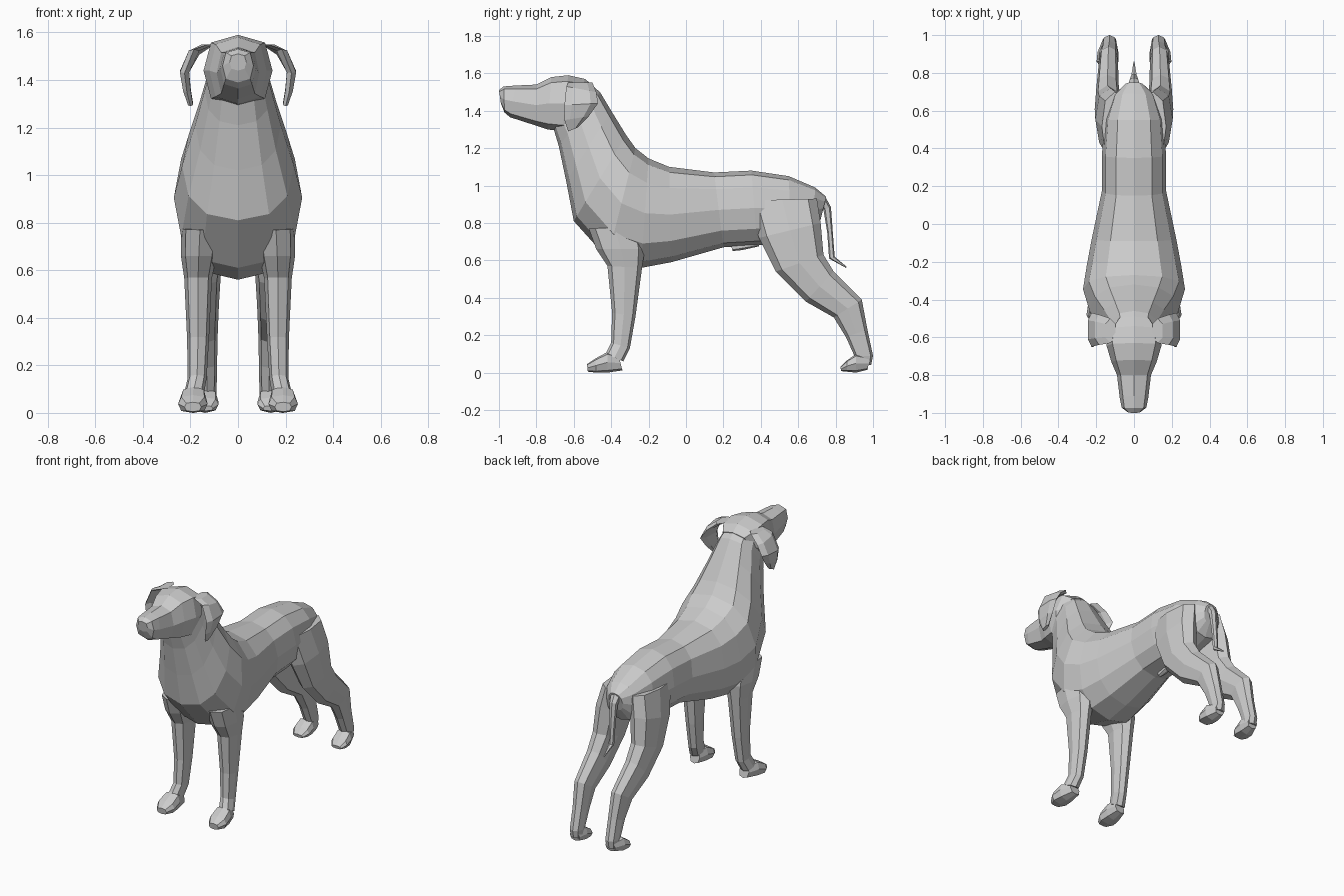
import bpy, bmesh, math


def loft(name, rings, sides=8, square=0.85, mirror=False):
    """Skin rings given as (y, z of one end, y, z of other end, x centre, half width)."""
    bm = bmesh.new()
    loops = []
    for y1, z1, y2, z2, xc, w in rings:
        loop = []
        for i in range(sides):
            a = 2 * math.pi * i / sides
            s, c = math.sin(a), math.cos(a)
            px = math.copysign(abs(s) ** square, s) if abs(s) > 1e-6 else 0
            t = 0.5 - 0.5 * (math.copysign(abs(c) ** square, c) if abs(c) > 1e-6 else 0)
            loop.append(bm.verts.new((xc + w * px, y1 + (y2 - y1) * t, z1 + (z2 - z1) * t)))
        loops.append(loop)
    for a, b in zip(loops, loops[1:]):
        for i in range(sides):
            j = (i + 1) % sides
            bm.faces.new((a[i], a[j], b[j], b[i]))
    bm.faces.new(loops[0])
    bm.faces.new(loops[-1])
    return finish(name, bm, mirror)


def finish(name, bm, mirror=False):
    bmesh.ops.recalc_face_normals(bm, faces=bm.faces)
    me = bpy.data.meshes.new(name)
    bm.to_mesh(me)
    bm.free()
    ob = bpy.data.objects.new(name, me)
    bpy.context.collection.objects.link(ob)
    if mirror:
        ob.modifiers.new("mirror", 'MIRROR').use_axis[0] = True
    return ob


# Torso and neck: back line point, belly line point
loft("torso_and_neck", [
    (0.75, 0.94, 0.72, 0.82, 0, 0.05),
    (0.69, 0.99, 0.68, 0.74, 0, 0.11),
    (0.55, 1.05, 0.56, 0.70, 0, 0.155),
    (0.35, 1.08, 0.38, 0.68, 0, 0.17),
    (0.15, 1.07, 0.20, 0.67, 0, 0.17),
    (-0.09, 1.10, -0.08, 0.59, 0, 0.225),
    (-0.20, 1.145, -0.24, 0.56, 0, 0.25),
    (-0.27, 1.20, -0.42, 0.61, 0, 0.27),
    (-0.32, 1.27, -0.60, 0.81, 0, 0.235),
    (-0.40, 1.40, -0.64, 1.02, 0, 0.18),
    (-0.46, 1.50, -0.68, 1.21, 0, 0.14),
    (-0.52, 1.55, -0.71, 1.31, 0, 0.12)], sides=12)

# Head and muzzle
loft("head", [
    (-0.49, 1.53, -0.57, 1.36, 0, 0.10),
    (-0.54, 1.57, -0.62, 1.30, 0, 0.14),
    (-0.63, 1.59, -0.66, 1.29, 0, 0.145),
    (-0.72, 1.58, -0.74, 1.30, 0, 0.12),
    (-0.80, 1.54, -0.80, 1.32, 0, 0.09),
    (-0.91, 1.535, -0.94, 1.365, 0, 0.075),
    (-0.975, 1.53, -0.97, 1.39, 0, 0.065),
    (-1.0, 1.51, -0.99, 1.44, 0, 0.035)], sides=8, square=0.7)

# Hanging ears: thin folded flaps, front edge to back edge
loft("ear", [
    (-0.63, 1.55, -0.50, 1.55, 0.125, 0.03),
    (-0.64, 1.53, -0.48, 1.50, 0.185, 0.025),
    (-0.65, 1.43, -0.47, 1.44, 0.225, 0.022),
    (-0.65, 1.35, -0.52, 1.37, 0.215, 0.018),
    (-0.63, 1.29, -0.58, 1.31, 0.20, 0.012)], sides=6, mirror=True)

# Front legs
loft("front_leg", [
    (-0.52, 0.77, -0.24, 0.78, 0.16, 0.08),
    (-0.48, 0.66, -0.22, 0.66, 0.165, 0.075),
    (-0.42, 0.57, -0.235, 0.56, 0.168, 0.058),
    (-0.395, 0.32, -0.27, 0.30, 0.168, 0.046),
    (-0.40, 0.16, -0.30, 0.13, 0.172, 0.040),
    (-0.43, 0.10, -0.335, 0.06, 0.185, 0.042)], mirror=True)
loft("front_paw", [
    (-0.36, 0.09, -0.34, 0.012, 0.18, 0.035),
    (-0.42, 0.11, -0.42, 0.0, 0.187, 0.055),
    (-0.485, 0.075, -0.48, 0.0, 0.19, 0.062),
    (-0.53, 0.045, -0.525, 0.005, 0.19, 0.035)], square=0.7, mirror=True)

# Hind legs with thigh and hock
loft("hind_leg", [
    (0.33, 0.92, 0.70, 0.93, 0.10, 0.07),
    (0.39, 0.72, 0.72, 0.80, 0.125, 0.08),
    (0.48, 0.54, 0.735, 0.63, 0.14, 0.068),
    (0.64, 0.38, 0.79, 0.54, 0.14, 0.060),
    (0.79, 0.295, 0.94, 0.39, 0.135, 0.050),
    (0.855, 0.19, 0.97, 0.23, 0.13, 0.042),
    (0.90, 0.09, 1.0, 0.09, 0.13, 0.040),
    (0.91, 0.04, 0.99, 0.04, 0.13, 0.036)], mirror=True)
loft("hind_paw", [
    (0.985, 0.08, 0.97, 0.015, 0.13, 0.035),
    (0.91, 0.10, 0.91, 0.0, 0.138, 0.055),
    (0.86, 0.065, 0.86, 0.005, 0.14, 0.058),
    (0.825, 0.03, 0.83, 0.008, 0.14, 0.035)], square=0.7, mirror=True)

# Tail hanging behind the rump
loft("tail", [
    (0.70, 0.98, 0.69, 0.90, 0, 0.045),
    (0.745, 0.94, 0.72, 0.89, 0, 0.035),
    (0.775, 0.885, 0.735, 0.87, 0, 0.025),
    (0.785, 0.75, 0.755, 0.75, 0, 0.02),
    (0.795, 0.62, 0.765, 0.61, 0, 0.016),
    (0.86, 0.565, 0.855, 0.56, 0, 0.003)], sides=6)

# Small belly bulge
loft("belly_bulge", [
    (0.24, 0.68, 0.25, 0.65, 0, 0.015),
    (0.30, 0.70, 0.30, 0.655, 0, 0.022),
    (0.39, 0.70, 0.39, 0.675, 0, 0.015)], sides=6)
